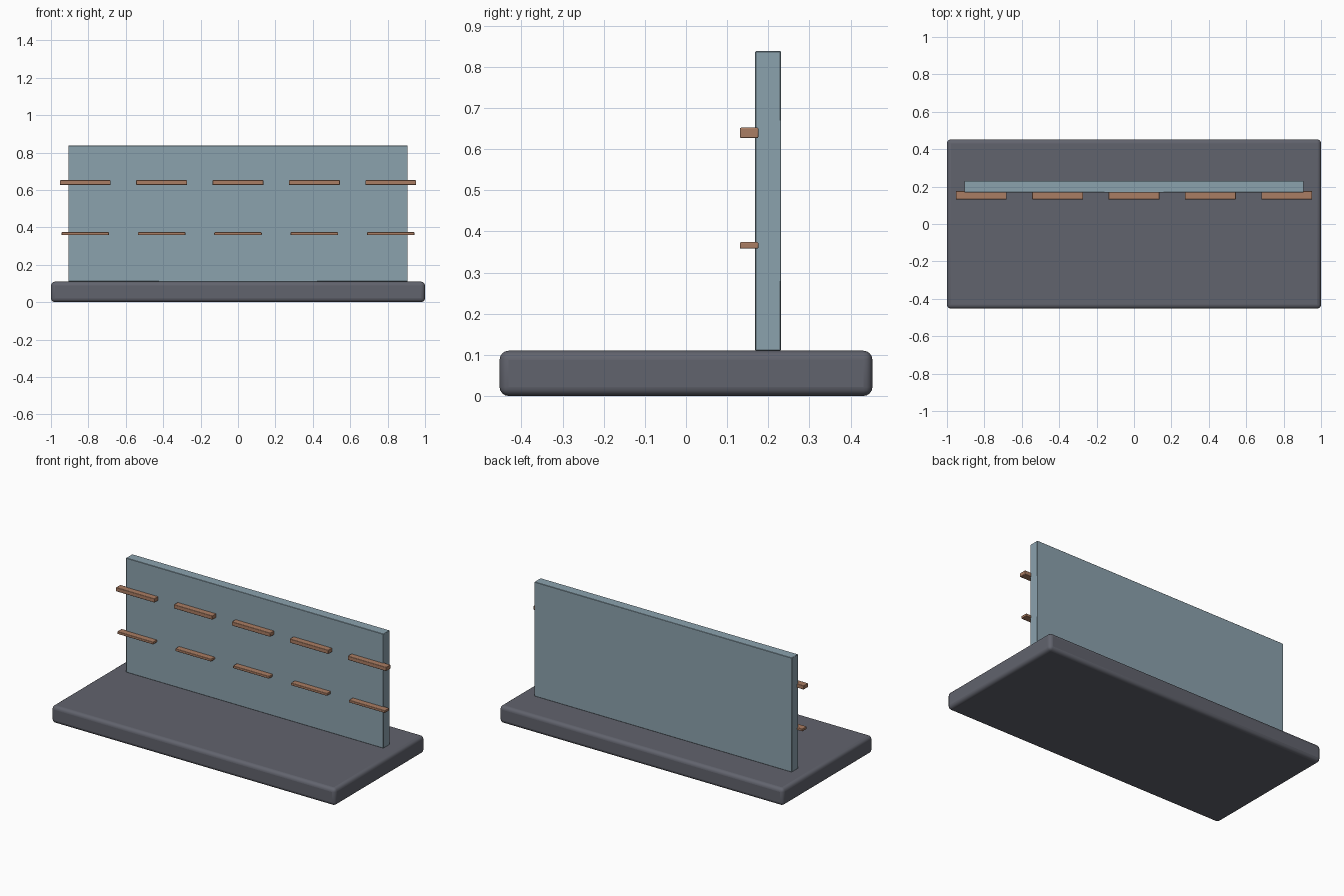
import bpy

if "Cube" in bpy.data.objects:
    bpy.data.objects.remove(bpy.data.objects["Cube"])


def material(name, color):
    mat = bpy.data.materials.new(name)
    mat.diffuse_color = (*color, 1)
    mat.use_nodes = True
    mat.node_tree.nodes["Principled BSDF"].inputs["Base Color"].default_value = mat.diffuse_color
    return mat


slate = material("dark slate", (0.12, 0.125, 0.153))
blue = material("grey blue", (0.26, 0.36, 0.42))
wood = material("brown", (0.40, 0.205, 0.125))


def box(name, low, high, mat, bevel, segments):
    """Box between two corners with softened edges."""
    bpy.ops.mesh.primitive_cube_add(
        size=1, location=[(a + b) / 2 for a, b in zip(low, high)])
    ob = bpy.context.object
    ob.name = name
    ob.scale = [b - a for a, b in zip(low, high)]
    bpy.ops.object.transform_apply(location=False, rotation=False, scale=True)
    ob.data.materials.append(mat)
    mod = ob.modifiers.new("edge_bevel", 'BEVEL')
    mod.width = bevel
    mod.segments = segments
    bpy.ops.object.shade_smooth_by_angle()
    return ob


# Rounded base slab
box("base", (-1, -0.453, 0), (1, 0.453, 0.11), slate, 0.022, 4)

# Upright back panel
box("back_panel", (-0.907, 0.168, 0.11), (0.907, 0.231, 0.838), blue, 0.002, 1)

# Two rows of small ledges on the front of the panel
for row, z0, z1, half in (("lower", 0.358, 0.374, 0.127),
                          ("upper", 0.627, 0.652, 0.136)):
    for i in range(5):
        x = (i - 2) * 0.4083
        box(f"{row}_ledge_{i + 1}", (x - half, 0.131, z0),
            (x + half, 0.176, z1), wood, 0.003, 2)
